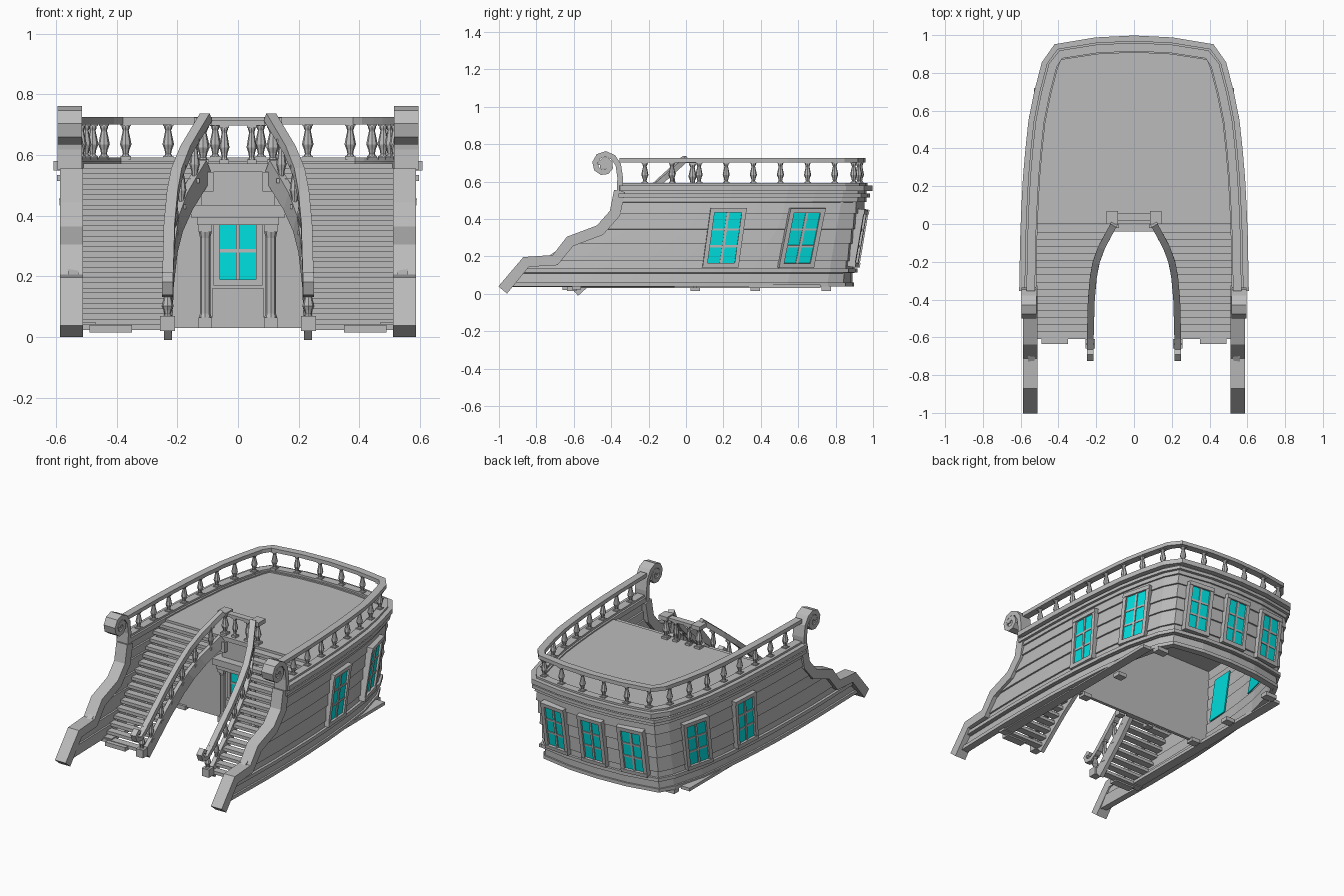
import bpy, bmesh, math
from mathutils import Vector, Matrix

cube = bpy.data.objects.get("Cube")
if cube:
    bpy.data.objects.remove(cube)


def material(name, rgb):
    m = bpy.data.materials.new(name)
    m.use_nodes = True
    m.diffuse_color = (*rgb, 1)
    m.node_tree.nodes["Principled BSDF"].inputs["Base Color"].default_value = (*rgb, 1)
    return m


GREY = material("weathered_grey", (0.5, 0.5, 0.5))
TEAL = material("teal_glass", (0.0, 0.75, 0.75))
X, Z = Vector((1, 0, 0)), Vector((0, 0, 1))


def finish(name, bm, mat=GREY, recalc=True):
    if recalc:
        bmesh.ops.recalc_face_normals(bm, faces=bm.faces)
    mesh = bpy.data.meshes.new(name)
    bm.to_mesh(mesh)
    bm.free()
    mesh.materials.append(mat)
    ob = bpy.data.objects.new(name, mesh)
    bpy.context.collection.objects.link(ob)
    return ob


def interp(table, t):
    for (a, p), (b, q) in zip(table, table[1:]):
        if t <= b:
            return p + (q - p) * max(0, (t - a) / (b - a))
    return table[-1][1]


def box(bm, x, y, z, frame=Matrix()):
    """Box from three (low, high) ranges inside a frame."""
    vs = bmesh.ops.create_cube(bm, size=1)["verts"]
    for v in vs:
        p = Vector([r[0] + (r[1] - r[0]) * (c + 0.5) for r, c in zip((x, y, z), v.co)])
        v.co = frame @ p


def sweep(bm, pts, w, h, side=None):
    """Rectangular bar along a path."""
    pts = [Vector(p) for p in pts]
    rings = []
    for i, p in enumerate(pts):
        t = (pts[min(i + 1, len(pts) - 1)] - pts[max(i - 1, 0)]).normalized()
        s = side or t.cross(Z).normalized()
        u = s.cross(t).normalized()
        rings.append([bm.verts.new(p + s * a * w / 2 + u * b * h / 2)
                      for a, b in ((-1, -1), (1, -1), (1, 1), (-1, 1))])
    for a, b in zip(rings, rings[1:]):
        for k in range(4):
            bm.faces.new((a[k], a[k - 1], b[k - 1], b[k]))
    bm.faces.new(rings[0])
    bm.faces.new(rings[-1])


TURNING = [(.7, .1), (.5, .16), (.65, .28), (1, .42), (.75, .62), (.5, .8), (.7, .88), (.7, .92)]


def baluster(bm, x, y, z0, z1, r=.019, sides=8, profile=TURNING):
    """Turned post with square ends."""
    h = z1 - z0
    rings = [[bm.verts.new((x + r * f * math.cos(a), y + r * f * math.sin(a), z0 + h * g))
              for a in (math.tau * k / sides for k in range(sides))] for f, g in profile]
    for a, b in zip(rings, rings[1:]):
        for k in range(sides):
            bm.faces.new((a[k - 1], a[k], b[k], b[k - 1]))
    for g in ((0, .1), (.92, 1)):
        box(bm, (x - r * .9, x + r * .9), (y - r * .9, y + r * .9), (z0 + h * g[0], z0 + h * g[1]))


# Plan and side shapes of the hull
BANISTER = [(-.98, .02), (-.855, .17), (-.70, .18), (-.62, .28), (-.46, .34), (-.38, .43), (-.355, .55)]
FRONT = [(z, y) for y, z in BANISTER]
WIDTH = [(-1, .56), (-.35, .575), (0, .568), (.3, .552), (.6, .52), (.84, .458)]


def hull_path(z, off=0, height=None):
    shift, inset = (.55 - z) * .17, (.55 - z) * .04
    yf = interp(FRONT, z)
    pts = []
    for k in range(9):
        y = yf + (.84 - shift - yf) * k / 8
        pts.append((interp(WIDTH, y + shift) - inset + off, y))
    pts += [(.415 - inset + off, .92 - shift + off * .8), (.2, .955 - shift + off), (0, .965 - shift + off)]
    pts += [(-x, y) for x, y in reversed(pts[:-1])]
    return [Vector((x, y, z if height is None else height)) for x, y in pts]


# Lapped hull planking
bm = bmesh.new()
levels = [.04, .11, .175, .27, .345, .43, .49, .55]
for lo, hi in zip(levels, levels[1:]):
    a = [bm.verts.new(p) for p in hull_path(lo, .010)]
    b = [bm.verts.new(p) for p in hull_path(hi)]
    for i in range(len(a) - 1):
        bm.faces.new((a[i], a[i + 1], b[i + 1], b[i]))
hull = finish("hull_planking", bm, recalc=False)
mod = hull.modifiers.new("thickness", "SOLIDIFY")
mod.thickness, mod.offset = .035, -1

# Mouldings, ledge and top rail
for name, z, off, height, w, h in (("lower_moulding", .125, .008, None, .03, .022),
                                   ("keel_moulding", .05, .004, None, .03, .022),
                                   ("upper_moulding", .525, .008, None, .03, .02),
                                   ("deck_ledge", .55, -.012, .565, .09, .03),
                                   ("ledge_lip", .55, -.02, .585, .05, .014),
                                   ("top_rail", .55, -.028, .713, .045, .024)):
    bm = bmesh.new()
    sweep(bm, hull_path(z, off, height), w, h)
    finish(name, bm)

# Balusters under the top rail
bm = bmesh.new()
for s in (1, -1):
    for k in range(8):
        y = -.22 + .145 * k
        baluster(bm, s * (interp(WIDTH, y) - .028), y, .585, .705)
    for x in (.075, .23, .37):
        baluster(bm, s * x, .935 - max(0, x - .2) * .16 - x * .03, .585, .705)
finish("rail_balusters", bm)

# Side banisters ending in scrolls
bm = bmesh.new()
scroll = [(-.352, .62), (-.362, .69)]
for k in range(13):
    a = math.radians(40 + 42 * k)
    r = .062 - .0038 * k
    scroll.append((-.437 + r * math.cos(a), .69 + r * math.sin(a)))
for s in (1, -1):
    sweep(bm, [(s * .549, y, z) for y, z in BANISTER], .076, .06, X)
    sweep(bm, [(s * .555, y, z) for y, z in BANISTER[-1:] + scroll], .08, .03, X)
    box(bm, (s * .555 - .034, s * .555 + .034), (-.46, -.415), (.67, .71))
finish("scrolled_banisters", bm)

# Main deck
bm = bmesh.new()
edge = [p for p in hull_path(.55, -.02) if p.y > 0]
edge = [Vector((.548, 0, 0))] + edge + [Vector((-.548, 0, 0))]
face = bm.faces.new([bm.verts.new((p.x, p.y, .545)) for p in edge])
top = bmesh.ops.extrude_face_region(bm, geom=[face])["geom"]
bmesh.ops.translate(bm, vec=(0, 0, .027), verts=[v for v in top if isinstance(v, bmesh.types.BMVert)])
finish("main_deck", bm)

# Bulkhead below the deck, with the porch
bm = bmesh.new()
box(bm, (-.54, .54), (.04, .06), (.03, .55))
finish("bulkhead", bm)
bm = bmesh.new()
box(bm, (-.155, .155), (-.04, .05), (.395, .435))
box(bm, (-.135, .135), (-.03, .05), (.37, .395))
box(bm, (-.12, .12), (.01, .05), (.435, .55))
for s in (1, -1):
    box(bm, (s * .1 - .02, s * .1 + .02), (-.02, .02), (.48, .545))
finish("porch_canopy", bm)
bm = bmesh.new()
column = [(.9, .1), (.7, .14), (.7, .86), (.9, .92)]
for s in (1, -1):
    baluster(bm, s * .108, 0, .03, .375, .024, 8, column)
finish("porch_columns", bm)
bm = bmesh.new()
box(bm, (-.085, .085), (.025, .05), (.03, .16))
finish("door_panel", bm)

# Windows
frames, panes = bmesh.new(), bmesh.new()


def window(origin, along, up, w, h, rows, bar=.024, inner=True):
    """Framed window; local axes are along, outward and up."""
    along = Vector(along).normalized()
    up = Vector(up)
    out = along.cross(up).normalized()
    m = Matrix((along, out, up)).transposed().to_4x4()
    m.translation = origin
    box(panes, (-w / 2, w / 2), (.010, .018), (-h / 2, h / 2), m)
    if inner:
        box(panes, (-w / 2, w / 2), (-.05, -.042), (-h / 2, h / 2), m)
    for s in (1, -1):
        e, g = s * (w + bar) / 2, s * (h + bar) / 2
        box(frames, (e - bar / 2, e + bar / 2), (-.01, .03), (-h / 2 - bar, h / 2 + bar), m)
        box(frames, (-w / 2 - bar, w / 2 + bar), (-.01, .033), (g - bar / 2, g + bar / 2), m)
    box(frames, (-.007, .007), (.0, .024), (-h / 2, h / 2), m)
    for k in range(1, rows):
        z = -h / 2 + h * k / rows
        box(frames, (-w / 2, w / 2), (.0, .022), (z - .006, z + .006), m)


for s in (1, -1):
    for y, lean in ((.205, .14), (.615, .2)):
        zc = .3
        x = interp(WIDTH, y + .0425) - (.55 - zc) * .04
        dx = (interp(WIDTH, y + .1) - interp(WIDTH, y - .02)) / .12
        window((s * x, y, zc), (dx, s, 0), (s * .04, lean, 1), .145, .27, 3)
for x in (-.27, 0, .27):
    y = .965 - .25 * .17 - abs(x) * .06
    window((x, y, .3), (-1, .1 * x / .27, 0), (0, .17, 1), .125, .26, 3)
window((0, .034, .285), (1, 0, 0), (0, 0, 1), .12, .19, 2, .02, False)
finish("window_frames", frames)
finish("window_glass", panes, TEAL)

# Twin stairs flaring out around the porch
INNER = [(-.62, .232), (-.4, .226), (-.28, .215), (-.2, .2), (-.12, .17), (-.05, .132), (0, .105)]


def stair_z(y):
    return .572 + .9 * (y + .01)


treads, strings, rails, posts = (bmesh.new() for _ in range(4))
ys = [0, -.05, -.12, -.2, -.28, -.4, -.5, -.6]
for s in (1, -1):
    for k in range(16):
        y = -.02 - .0375 * k
        xs = sorted((s * interp(INNER, y), s * .54))
        z = .557 - .0342 * k
        box(treads, xs, (y - .026, y + .02), (z - .02, z))
    path = [(s * interp(INNER, y), y, stair_z(y) - .025) for y in ys]
    sweep(strings, path, .026, .07)
    path = [(s * interp(INNER, y), y, stair_z(y) + .145) for y in ys]
    path += [(s * .232, -.66, .145), (s * .232, -.70, .15), (s * .232, -.712, .18),
             (s * .232, -.69, .2), (s * .232, -.672, .185)]
    sweep(rails, path[:8], .036, .03)
    sweep(rails, path[7:], .036, .026, X)
    for k in range(6):
        y = -.07 - .095 * k
        baluster(posts, s * interp(INNER, y), y, stair_z(y) - .01, stair_z(y) + .135, .017)
    # Foot newel and landing newel
    box(posts, (s * .232 - .025, s * .232 + .025), (-.66, -.61), (.02, .07))
    baluster(posts, s * .232, -.635, .06, .16, .02)
    baluster(posts, s * .115, .035, .572, .7, .022)
    baluster(posts, s * .045, .035, .572, .7, .017)
    box(rails, (s * .115 - .03, s * .115 + .03), (.0, .07), (.698, .724))
box(rails, (-.1, .1), (.015, .055), (.698, .716))
finish("stair_treads", treads)
finish("stair_stringers", strings)
finish("stair_rails", rails)
finish("stair_posts", posts)

# Small bearing blocks under the hull
bm = bmesh.new()
for s in (1, -1):
    for y, w in ((-.61, .07), (.05, .03), (.37, .03), (.75, .04)):
        box(bm, (s * .42 - w, s * .42 + w), (y - .025, y + .025), (.015, .04))
    box(bm, (s * .5 - .03, s * .5 + .03), (-.6, .72), (.03, .05))
finish("bearing_blocks", bm)
